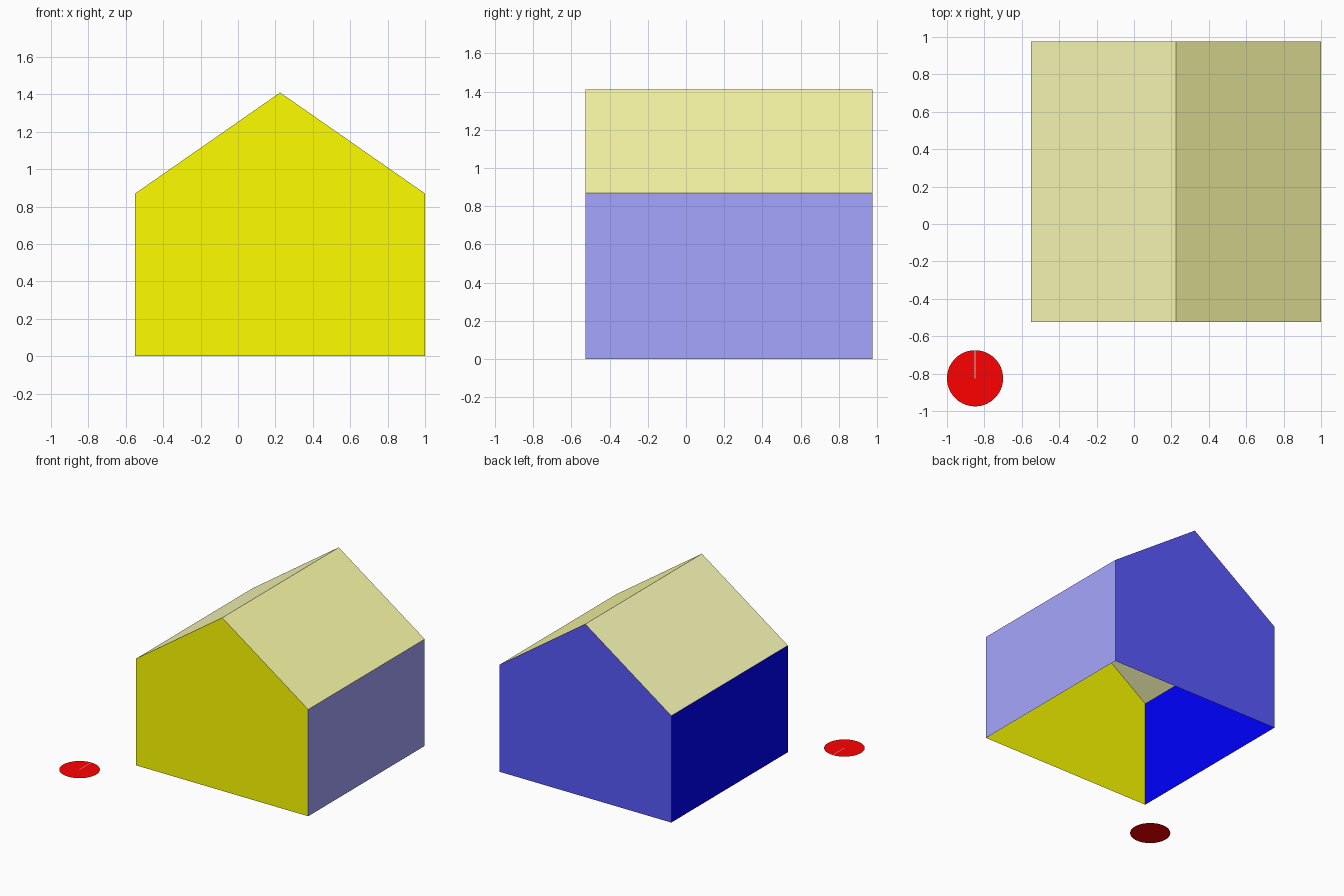
import bpy, bmesh
from mathutils import Matrix

if "Cube" in bpy.data.objects:
    bpy.data.objects.remove(bpy.data.objects["Cube"])

X0, XR, X1 = -0.55, 0.225, 1.0     # left wall, ridge, right wall
Y0, Y1 = -0.525, 0.975             # front, back
EAVE, RIDGE = 0.87, 1.41


def finish(name, bm, color):
    mesh = bpy.data.meshes.new(name)
    bm.to_mesh(mesh)
    bm.free()
    mat = bpy.data.materials.new(name + "_colour")
    mat.diffuse_color = (*color, 1)
    mat.use_nodes = True
    mat.node_tree.nodes["Principled BSDF"].inputs["Base Color"].default_value = mat.diffuse_color
    mesh.materials.append(mat)
    obj = bpy.data.objects.new(name, mesh)
    bpy.context.collection.objects.link(obj)
    return obj


def panel(name, points, color):
    bm = bmesh.new()
    bm.faces.new([bm.verts.new(p) for p in points])
    return finish(name, bm, color)


def strip(name, a, b, color):
    # Sheet running from front to back between two (x, z) profile points
    (ax, az), (bx, bz) = a, b
    return panel(name, [(ax, Y0, az), (ax, Y1, az), (bx, Y1, bz), (bx, Y0, bz)], color)


# House outline, anticlockwise as seen from the front
profile = [(X0, 0), (X1, 0), (X1, EAVE), (XR, RIDGE), (X0, EAVE)]

# Gable walls
panel("front_wall", [(x, Y0, z) for x, z in profile], (1, 1, 0))
panel("back_wall", [(x, Y1, z) for x, z in reversed(profile)], (0.1, 0.1, 1))

# Side walls and roof slopes; the underside stays open
parts = [("right_wall", (0.38, 0.38, 1)), ("right_roof", (1, 1, 0.4)),
         ("left_roof", (1, 1, 0.5)), ("left_wall", (0, 0, 1))]
for i, (name, color) in enumerate(parts, start=1):
    strip(name, profile[i], profile[(i + 1) % 5], color)

# Flat round marker on the ground
bm = bmesh.new()
bmesh.ops.create_circle(bm, cap_ends=True, segments=64, radius=0.15,
                        matrix=Matrix.Translation((-0.85, -0.825, 0)))
finish("ground_disc", bm, (1, 0, 0))

# Thin pale pointer line from the disc centre towards the back
w, z = 0.0025, 0.001
panel("pointer_line", [(-0.85 - w, -0.825, z), (-0.85 + w, -0.825, z),
                       (-0.85 + w, -0.676, z), (-0.85 - w, -0.676, z)], (1, 1, 1))
